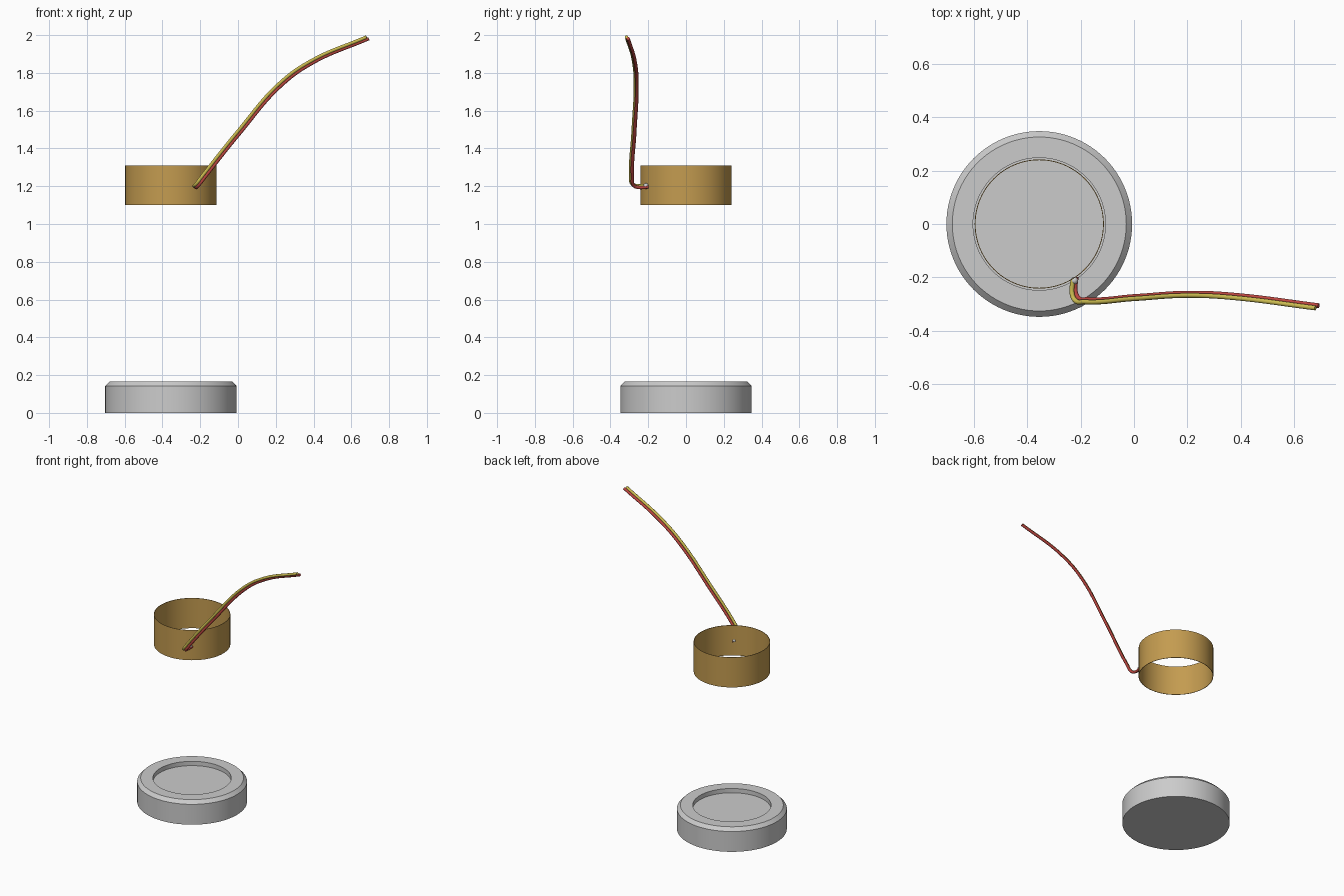
import bpy, bmesh, math
from mathutils import Vector

if "Cube" in bpy.data.objects:
    bpy.data.objects.remove(bpy.data.objects["Cube"])

CX = -0.355      # shared axis of magnet base and coil
SEG = 96


def material(name, rgb):
    m = bpy.data.materials.new(name)
    m.diffuse_color = (*rgb, 1)
    m.use_nodes = True
    m.node_tree.nodes["Principled BSDF"].inputs["Base Color"].default_value = m.diffuse_color
    return m


def lathe(name, profile, mat=None, closed=False):
    """Spin an (r, z) profile around the shared axis."""
    bm = bmesh.new()
    verts = [bm.verts.new((r, 0, z)) for r, z in profile]
    edges = [bm.edges.new(p) for p in zip(verts, verts[1:])]
    if closed:
        edges.append(bm.edges.new((verts[-1], verts[0])))
    bmesh.ops.spin(bm, geom=verts + edges, cent=(0, 0, 0), axis=(0, 0, 1),
                   angle=math.tau, steps=SEG, use_duplicate=False)
    bmesh.ops.remove_doubles(bm, verts=bm.verts, dist=1e-5)
    bmesh.ops.recalc_face_normals(bm, faces=bm.faces)
    me = bpy.data.meshes.new(name)
    bm.to_mesh(me)
    bm.free()
    ob = bpy.data.objects.new(name, me)
    ob.location.x = CX
    bpy.context.collection.objects.link(ob)
    smooth(ob)
    if mat:
        me.materials.append(mat)
    return ob


def smooth(ob):
    bpy.ops.object.select_all(action='DESELECT')
    ob.select_set(True)
    bpy.context.view_layer.objects.active = ob
    bpy.ops.object.shade_smooth_by_angle(angle=math.radians(30))


def wire(name, points, radius, mat):
    """Round wire along a smooth path, capped at both ends."""
    cu = bpy.data.curves.new(name, 'CURVE')
    cu.dimensions = '3D'
    cu.bevel_depth = radius
    cu.bevel_resolution = 4
    cu.use_fill_caps = True
    cu.resolution_u = 12
    sp = cu.splines.new('BEZIER')
    sp.bezier_points.add(len(points) - 1)
    for bp, p in zip(sp.bezier_points, points):
        bp.co = p
        bp.handle_left_type = bp.handle_right_type = 'AUTO'
    cu.materials.append(mat)
    ob = bpy.data.objects.new(name, cu)
    bpy.context.collection.objects.link(ob)
    return ob


# Magnet base: chamfered disc with a shallow round recess
lathe("magnet_base", [(0, 0), (0.348, 0), (0.348, 0.142), (0.326, 0.165),
                      (0.248, 0.165), (0.248, 0.135), (0, 0.135)])

# Coil: thin open sleeve floating above the base
lathe("coil_sleeve", [(0.239, 1.10), (0.242, 1.10), (0.242, 1.31), (0.239, 1.31)],
      material("copper", (0.55, 0.33, 0.08)), closed=True)

# Pair of lead wires running side by side
path = [(-0.229, -0.208, 1.205), (-0.232, -0.262, 1.203), (-0.222, -0.285, 1.212),
        (-0.185, -0.292, 1.26), (0.0, -0.28, 1.492), (0.22, -0.268, 1.745),
        (0.38, -0.277, 1.86), (0.68, -0.315, 1.99)]
offset = Vector((0.012, 0.009, -0.009))
wire("yellow_wire", path, 0.009, material("yellow", (0.6, 0.5, 0.08)))
wire("red_wire", [Vector(p) + offset for p in path], 0.009,
     material("red", (0.5, 0.06, 0.05)))

# Solder joint where the wires meet the coil
bpy.ops.mesh.primitive_uv_sphere_add(segments=24, ring_count=12, radius=0.014,
                                     location=(-0.224, -0.212, 1.202))
solder = bpy.context.object
solder.name = "solder_joint"
smooth(solder)
